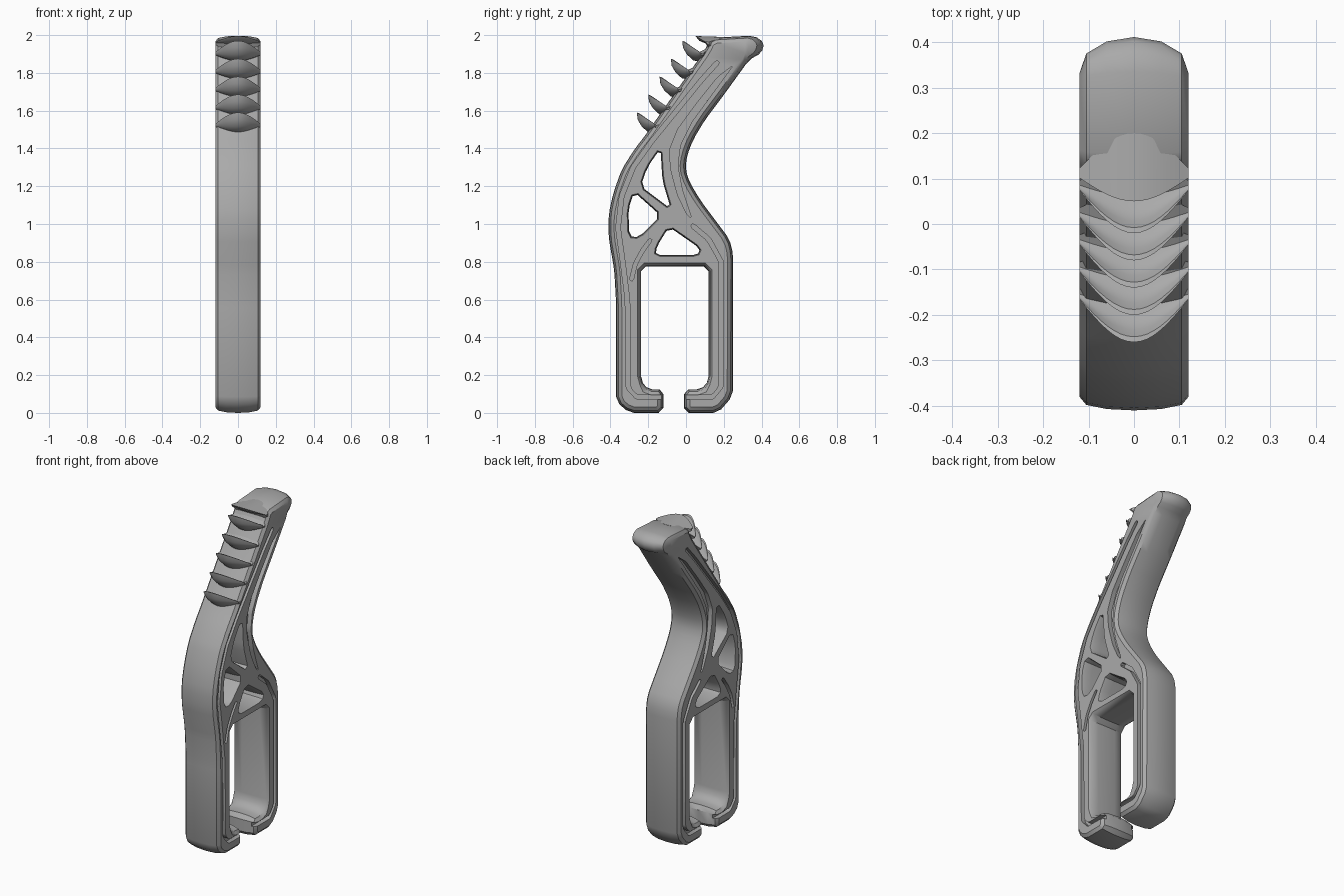
import bpy, bmesh, math
from mathutils import Vector

cube = bpy.data.objects.get("Cube")
if cube:
    bpy.data.objects.remove(cube, do_unlink=True)

HALF = 0.12  # half width of the handle

grey = bpy.data.materials.new("plain grey")
grey.use_nodes = True
grey.diffuse_color = (0.4, 0.4, 0.4, 1)
grey.node_tree.nodes["Principled BSDF"].inputs["Base Color"].default_value = (0.4, 0.4, 0.4, 1)


def soften(points, most=0.025):
    """Cut every corner of a closed loop and wind it counter-clockwise."""
    pts = [Vector(p) for p in points]
    if sum(a.cross(b) for a, b in zip(pts, pts[1:] + pts[:1])) < 0:
        pts.reverse()
    out = []
    for i, p in enumerate(pts):
        for q in (pts[i - 1], pts[(i + 1) % len(pts)]):
            d = q - p
            out.append(p + d.normalized() * min(d.length / 4, most))
    return out


def inset(loop, amount, weight):
    """Move a loop into the material on its left, and round off the far rear."""
    out = []
    for i, p in enumerate(loop):
        a = (p - loop[i - 1]).normalized()
        b = (loop[(i + 1) % len(loop)] - p).normalized()
        n = Vector((-a.y - b.y, a.x + b.x)).normalized()
        miter = max(0.5, n.dot(Vector((-a.y, a.x))))
        q = p + n * (amount * weight(p) / miter)
        if q.x > 0.3:
            q.x -= (q.x - 0.3) * amount * 20
        out.append(q)
    return out


def slab(bm, loops, layers, weights):
    """Stack inset copies of side profiles across x and cap both ends."""
    rings = []
    for x, amount in layers:
        rings.append([[bm.verts.new((x, p.x, p.y)) for p in inset(l, amount, w)]
                      for l, w in zip(loops, weights)])
    for low, high in zip(rings, rings[1:]):
        for r, s in zip(low, high):
            for i in range(len(r)):
                bm.faces.new((r[i - 1], r[i], s[i], s[i - 1]))
    for ring in (rings[0], rings[-1]):
        edges = [bm.edges.get((r[i - 1], r[i])) for r in ring for i in range(len(r))]
        bmesh.ops.triangle_fill(bm, edges=edges, use_beauty=True)


def finish(name, bm):
    bmesh.ops.recalc_face_normals(bm, faces=bm.faces)
    mesh = bpy.data.meshes.new(name)
    bm.to_mesh(mesh)
    bm.free()
    mesh.materials.append(grey)
    obj = bpy.data.objects.new(name, mesh)
    bpy.context.collection.objects.link(obj)
    return obj


def select(obj):
    bpy.ops.object.select_all(action='DESELECT')
    obj.select_set(True)
    bpy.context.view_layer.objects.active = obj


def ribbon(path, width):
    """Closed loop around an open path."""
    pts = [Vector(p) for p in path]
    left, right = [], []
    for i, p in enumerate(pts):
        d = (pts[min(i + 1, len(pts) - 1)] - pts[max(i - 1, 0)]).normalized()
        n = Vector((-d.y, d.x)) * width / 2
        left.append(p + n)
        right.append(p - n)
    return left + right[::-1]


# Side outline: hooks, front edge, head, rear edge, then the clamp opening
outline = [
    (-.12, 0), (-.30, 0), (-.37, .06), (-.37, .58), (-.38, .757), (-.41, .93),
    (-.41, 1.05), (-.385, 1.165), (-.34, 1.29), (-.27, 1.4), (-.215, 1.47),
    (-.16, 1.55), (.1, 1.92), (.13, 1.985), (.36, 1.998), (.415, 1.96),
    (.40, 1.905), (.335, 1.87), (.205, 1.69), (.10, 1.55), (.037, 1.445),
    (.005, 1.36), (-.003, 1.29), (.02, 1.22), (.075, 1.127), (.155, 1.02),
    (.23, .92), (.25, .84), (.248, .09), (.17, 0), (-.01, 0), (-.01, .125),
    (.08, .125), (.12, .17), (.12, .775), (-.238, .775), (-.238, .17),
    (-.20, .125), (-.12, .125)]
# Openings between the struts
holes = [
    [(-.135, 1.40), (-.125, 1.23), (-.08, 1.08), (-.24, 1.2), (-.205, 1.3)],
    [(-.275, 1.17), (-.135, 1.045), (-.25, .93), (-.30, .935), (-.305, 1.08)],
    [(-.09, .985), (.075, .87), (.06, .835), (-.16, .835), (-.155, .88)]]


def edge_weight(p):
    in_window = -.26 < p.x < .14 and .14 < p.y < .8
    return 0.6 if in_window else 1.0


bm = bmesh.new()
loops = [soften(outline)] + [soften(h)[::-1] for h in holes]
crown = [(HALF, .03), (.105, .012), (.06, .003), (0, 0)]
layers = [(-x, a) for x, a in crown] + crown[-2::-1]
slab(bm, loops, layers, [edge_weight] + [lambda p: 0.25] * len(holes))
body = finish("handle_body", bm)

# Grooves and the crescent pocket, sunk into both sides
front_groove = [(-.10, .082), (-.26, .082), (-.305, .13), (-.31, .6), (-.335, .8), (-.36, .98),
                (-.34, 1.15), (-.28, 1.3), (-.18, 1.44), (-.05, 1.6), (.08, 1.76), (.17, 1.86)]
rear_groove = [(-.03, .082), (.14, .082), (.187, .14), (.187, .8), (.12, .92), (.03, .995)]
strut_groove = [(-.29, .7), (-.268, .79), (-.23, .86), (-.185, .92)]
pocket = [(.25, 1.84), (.14, 1.69), (.03, 1.54), (-.03, 1.42), (-.045, 1.31), (-.02, 1.18),
          (.03, 1.03), (.005, 1.05), (-.045, 1.155), (-.08, 1.285), (-.088, 1.39),
          (-.045, 1.5), (.05, 1.63), (.17, 1.78)]
cuts = [ribbon(front_groove, .024), ribbon(rear_groove, .024), ribbon(strut_groove, .02), pocket]
for cut in cuts:
    bm = bmesh.new()
    for side in (-1, 1):
        slab(bm, [soften(cut, .01)], [(side * .092, 0), (side * .15, 0)], [lambda p: 0])
    cutter = finish("groove_cutter", bm)
    cutter.hide_render = True
    select(body)
    mod = body.modifiers.new("groove", 'BOOLEAN')
    mod.operation = 'DIFFERENCE'
    mod.solver = 'EXACT'
    mod.object = cutter
    bpy.ops.object.modifier_apply(modifier=mod.name)
    bpy.data.objects.remove(cutter, do_unlink=True)


def ridge(name, tip, profile, root, steps=16):
    """Curved ridge that is tallest in the middle and sinks into the body at the sides."""
    bm = bmesh.new()
    tip, root = Vector(tip), Vector(root)
    rings = []
    for k in range(steps + 1):
        x = HALF * (2 * k / steps - 1)
        tall = 0.15 + 0.85 * math.cos(x / HALF * math.pi / 2)
        pts = [tip + root + (Vector(p) - root) * tall for p in profile]
        rings.append([bm.verts.new((x * 0.995, p.x, p.y)) for p in pts])
    for a, b in zip(rings, rings[1:]):
        for i in range(len(a)):
            bm.faces.new((a[i - 1], a[i], b[i], b[i - 1]))
    bm.faces.new(rings[0])
    bm.faces.new(rings[-1])
    return finish(name, bm)


# Finger ridges up the front and the lip of the head
hook = [(0, 0), (.004, -.037), (.025, -.073), (.06, -.105), (.12, -.11), (.15, -.03),
        (.11, -.05), (.08, -.065), (.05, -.055), (.027, -.03), (.012, -.004)]
lip = [(0, 0), (.02, -.025), (.055, -.04), (.085, -.1), (.14, -.1), (.15, -.005)]
parts = [body]
for k in range(5):
    parts.append(ridge("finger_ridge", (-.26 + .06 * k, 1.59 + .095 * k), hook, (.11, -.07)))
parts.append(ridge("head_lip", (.05, 1.995), lip, (.06, -.035)))

for part in parts:
    select(part)
    bpy.ops.object.shade_smooth_by_angle(angle=math.radians(38))
